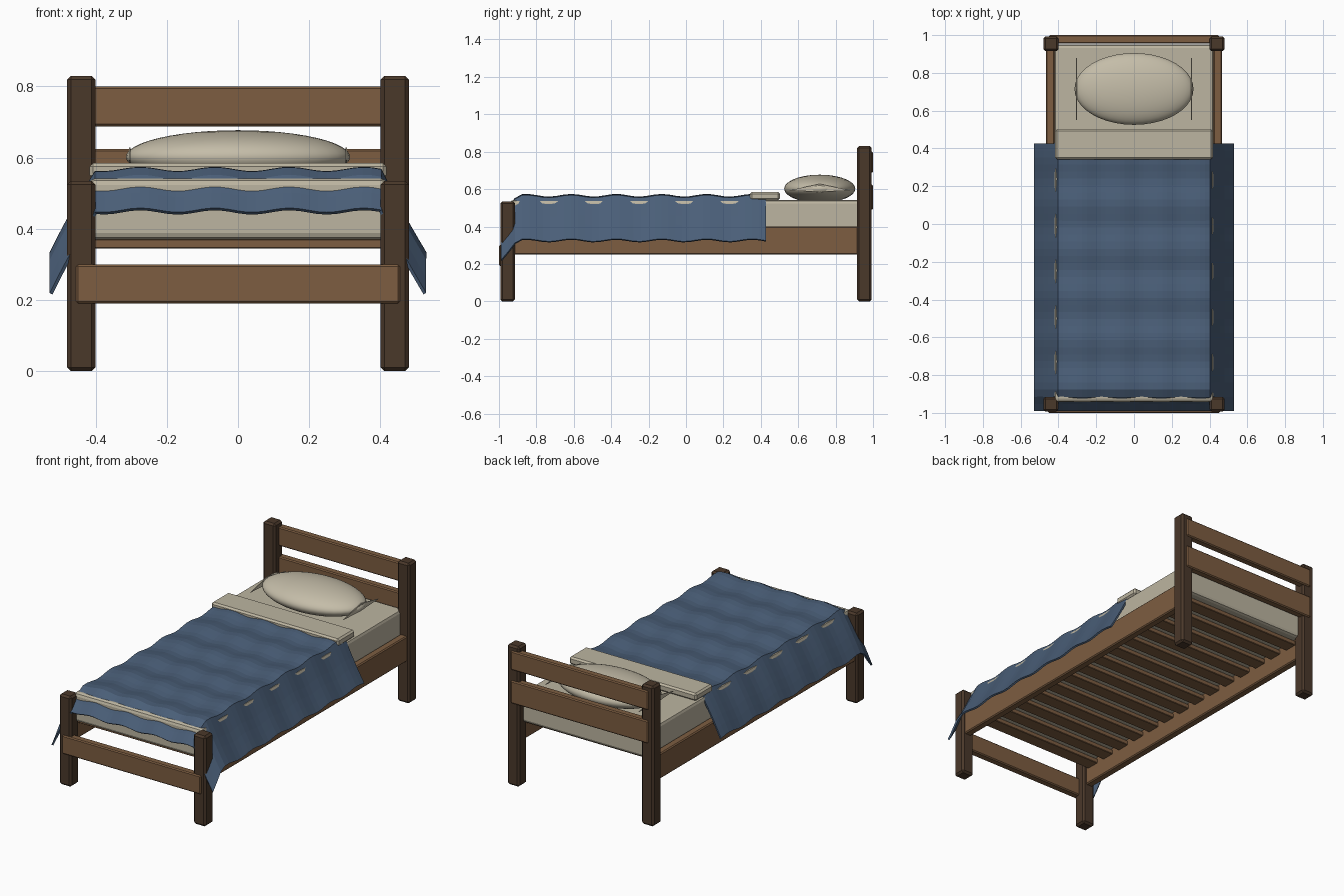
import bpy, bmesh, math

if "Cube" in bpy.data.objects:
    bpy.data.objects.remove(bpy.data.objects["Cube"])


def material(name, srgb):
    m = bpy.data.materials.new(name)
    lin = [c / 12.92 if c <= 0.04045 else ((c + 0.055) / 1.055) ** 2.4 for c in srgb]
    m.diffuse_color = (*lin, 1)
    m.use_nodes = True
    m.node_tree.nodes["Principled BSDF"].inputs["Base Color"].default_value = m.diffuse_color
    return m


DARK = material("dark wood", (0.29, 0.22, 0.165))
WOOD = material("warm wood", (0.49, 0.365, 0.255))
CREAM = material("cream linen", (0.74, 0.71, 0.63))
PILLOW = material("pillow cream", (0.77, 0.74, 0.66))
BLUE = material("blue wool", (0.29, 0.37, 0.47))


def finish(name, bm, mat):
    bmesh.ops.recalc_face_normals(bm, faces=bm.faces)
    me = bpy.data.meshes.new(name)
    bm.to_mesh(me)
    bm.free()
    ob = bpy.data.objects.new(name, me)
    me.materials.append(mat)
    bpy.context.collection.objects.link(ob)
    return ob


def box(name, mat, x, y, z, bevel=0.006, segments=1):
    """Bevelled box from (min, max) pairs."""
    bm = bmesh.new()
    bmesh.ops.create_cube(bm, size=1)
    for v in bm.verts:
        v.co = [sum(r) / 2 + c * (r[1] - r[0]) for r, c in zip((x, y, z), v.co)]
    if bevel:
        bmesh.ops.bevel(bm, geom=bm.edges[:], offset=bevel, segments=segments,
                        profile=0.5, affect='EDGES')
    return finish(name, bm, mat)


# Posts and side rails, mirrored left and right
for s, side in ((-1, "left"), (1, "right")):
    px = sorted((s * 0.40, s * 0.48))
    box(f"head_post_{side}", DARK, px, (0.915, 0.993), (0, 0.83), 0.011)
    box(f"foot_post_{side}", DARK, px, (-0.993, -0.915), (0, 0.535), 0.011)
    box(f"side_rail_{side}", WOOD, sorted((s * 0.42, s * 0.466)),
        (-0.93, 0.93), (0.25, 0.40))

# Headboard and footboard rails
box("head_rail_upper", WOOD, (-0.45, 0.45), (0.955, 1.0), (0.688, 0.80))
box("head_rail_lower", WOOD, (-0.45, 0.45), (0.955, 1.0), (0.49, 0.624))
box("foot_rail", WOOD, (-0.455, 0.455), (-1.0, -0.955), (0.19, 0.30))

# Slats
N = 14
for i in range(N):
    y = -0.86 + 1.72 * i / (N - 1)
    box(f"slat_{i + 1}", WOOD, (-0.43, 0.43), (y - 0.04, y + 0.04), (0.345, 0.372), 0.003)

# Mattress and turned-down sheet
box("mattress", CREAM, (-0.42, 0.42), (-0.942, 0.95), (0.37, 0.541), 0.018, 2)
box("folded_sheet", CREAM, (-0.417, 0.417), (0.342, 0.502), (0.54, 0.585), 0.01)

# Pillow: flattened sphere with a thin seam at each end
bm = bmesh.new()
bmesh.ops.create_uvsphere(bm, u_segments=40, v_segments=24, radius=1)
for v in bm.verts:
    v.co = (v.co.x * 0.315, 0.715 + v.co.y * 0.19, 0.602 + v.co.z * 0.075)
pillow = finish("pillow", bm, PILLOW)
for p in pillow.data.polygons:
    p.use_smooth = True
for s, side in ((-1, "left"), (1, "right")):
    bm = bmesh.new()
    outline = ((0.55, 0.593), (0.715, 0.585), (0.88, 0.593), (0.715, 0.628))
    f = bm.faces.new([bm.verts.new((s * 0.304 - 0.002, y, z)) for y, z in outline])
    ext = bmesh.ops.extrude_face_region(bm, geom=[f])["geom"]
    bmesh.ops.translate(bm, vec=(0.004, 0, 0),
                        verts=[g for g in ext if isinstance(g, bmesh.types.BMVert)])
    finish(f"pillow_seam_{side}", bm, PILLOW)

# Blanket: rippled sheet that drops over both sides and the foot
bm = bmesh.new()
NX, NY = 42, 38
grid = []
for j in range(NY + 1):
    y = -0.987 + (0.427 + 0.987) * j / NY
    row = []
    for i in range(NX + 1):
        x = -0.525 + 1.05 * i / NX
        z = 0.556 + 0.007 * math.cos(26 * (y + 0.13)) + 0.006 * math.cos(30 * (x + 0.065))
        z -= 1.87 * max(0, abs(x) - 0.40) + 1.15 * max(0, -0.90 - y)
        row.append(bm.verts.new((x, y, z)))
    grid.append(row)
for j in range(NY):
    for i in range(NX):
        bm.faces.new((grid[j][i], grid[j][i + 1], grid[j + 1][i + 1], grid[j + 1][i]))
blanket = finish("blanket", bm, BLUE)
mod = blanket.modifiers.new("thickness", 'SOLIDIFY')
mod.thickness = 0.01
mod.offset = 0
